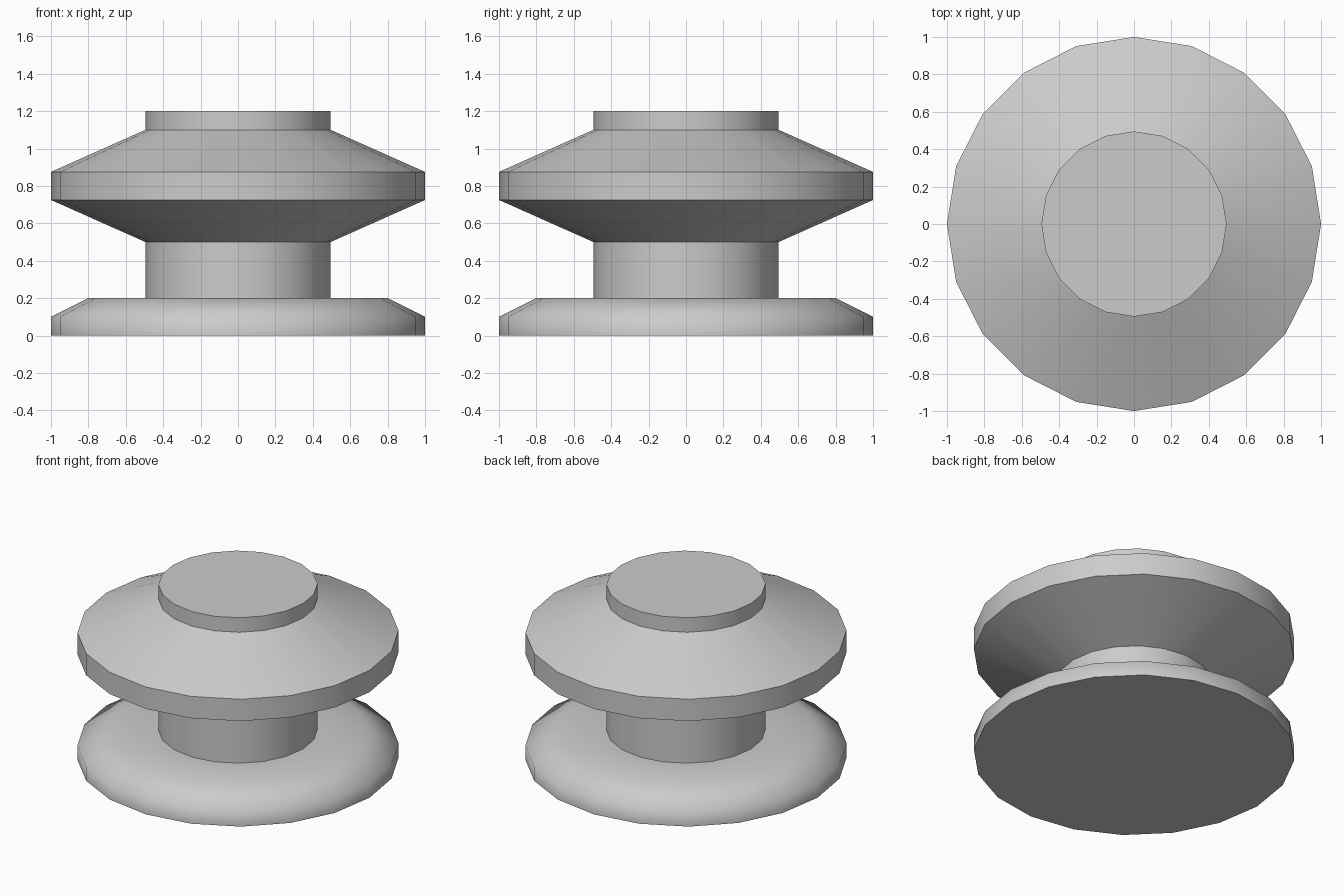
import bpy, bmesh, math

if "Cube" in bpy.data.objects:
    bpy.data.objects.remove(bpy.data.objects["Cube"])

SIDES = 20

# Profile (radius, height) from the foot up to the top cap
PROFILE = [
    (1.0, 0.0), (1.0, 0.1), (0.8, 0.2),        # bevelled base
    (0.495, 0.2), (0.495, 0.5),                # neck
    (1.0, 0.725), (1.0, 0.875),                # tapered flange
    (0.495, 1.1), (0.495, 1.2),                # top knob
]


def lathe(name, profile, sides):
    bm = bmesh.new()
    rings = [[bm.verts.new((r * math.cos(2 * math.pi * i / sides),
                            r * math.sin(2 * math.pi * i / sides), z))
              for i in range(sides)] for r, z in profile]
    for low, high in zip(rings, rings[1:]):
        for i in range(sides):
            j = (i + 1) % sides
            bm.faces.new((low[i], low[j], high[j], high[i]))
    bm.faces.new(rings[0][::-1])
    bm.faces.new(rings[-1])
    mesh = bpy.data.meshes.new(name)
    bm.to_mesh(mesh)
    bm.free()
    obj = bpy.data.objects.new(name, mesh)
    bpy.context.collection.objects.link(obj)
    return obj


# Turned body: one closed solid, soft base bevel and crisp flange edges
body = lathe("spool_body", PROFILE, SIDES)
bpy.context.view_layer.objects.active = body
body.select_set(True)
bpy.ops.object.shade_smooth_by_angle(angle=math.radians(65))
